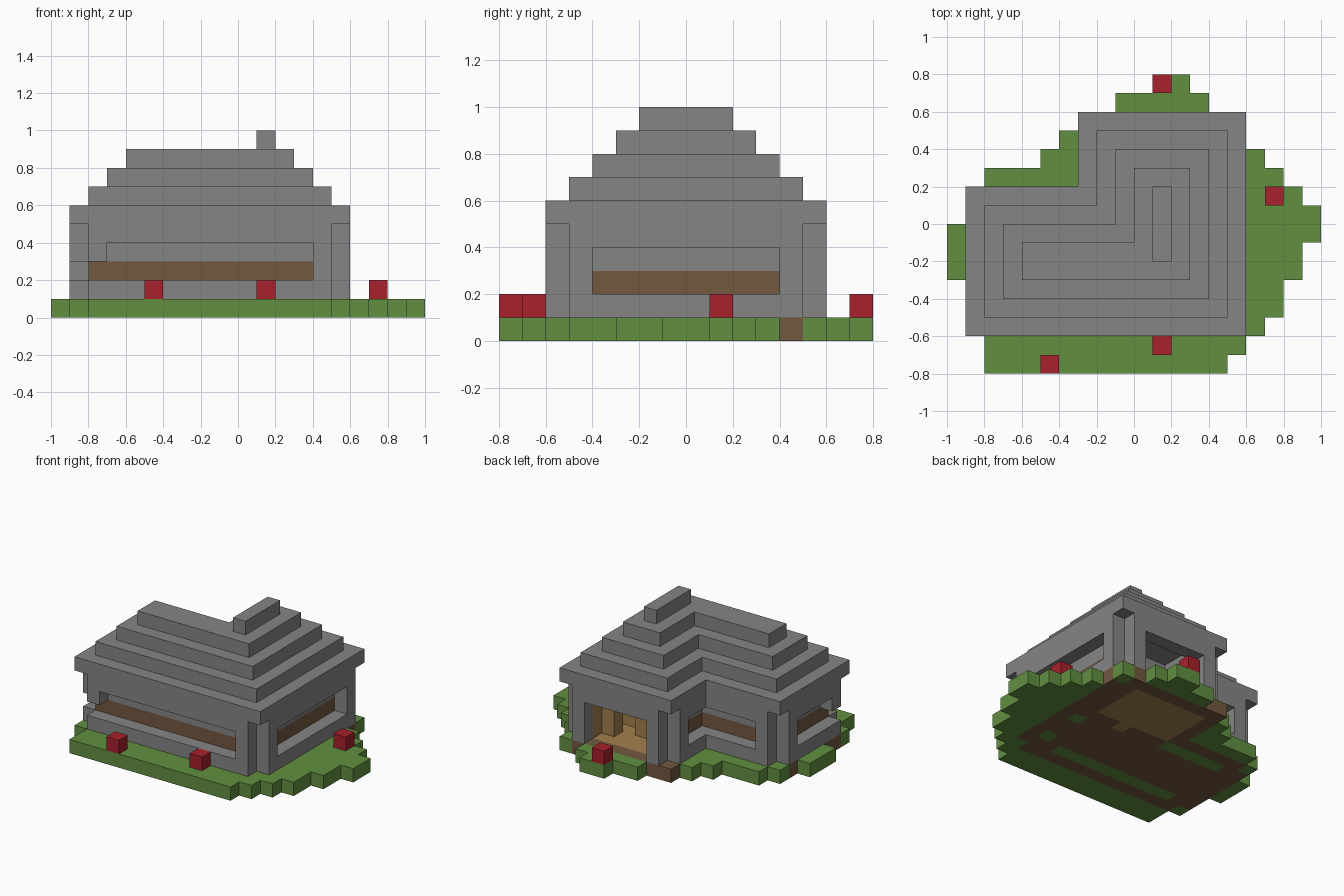
import bpy
import bmesh
from mathutils import Vector

if "Cube" in bpy.data.objects:
    bpy.data.objects.remove(bpy.data.objects["Cube"], do_unlink=True)

U = 0.1  # edge of one block


def make_material(name, rgb):
    m = bpy.data.materials.new(name)
    m.use_nodes = True
    m.diffuse_color = (*rgb, 1)
    m.node_tree.nodes["Principled BSDF"].inputs["Base Color"].default_value = (*rgb, 1)
    return m


STONE = make_material("stone_grey", (0.235, 0.235, 0.235))
GRASS = make_material("grass_green", (0.122, 0.275, 0.051))
EARTH = make_material("earth_brown", (0.171, 0.098, 0.051))
FLOWER = make_material("flower_red", (0.39, 0.015, 0.025))
WOOD = make_material("wood_tan", (0.36, 0.215, 0.075))


def block(x0, x1, y0, y1, z0, z1):
    """Set of unit cells filling a box given in block units."""
    return {(x, y, z) for x in range(x0, x1) for y in range(y0, y1) for z in range(z0, z1)}


def l_shape(inset, z0, z1):
    """L-shaped plan shrunk inward by a number of blocks."""
    i = inset
    return (block(-9 + i, 6 - i, -6 + i, 6 - i, z0, z1)
            - block(-9, -3 + i, 2 - i, 6, z0, z1))


def build(name, cells, paint):
    """Mesh the exposed faces of a set of cells; paint maps a cell to its material."""
    bm = bmesh.new()
    mats = []
    for c in sorted(cells):
        m = paint(c) if callable(paint) and not isinstance(paint, bpy.types.Material) else paint
        if m not in mats:
            mats.append(m)
        for axis in range(3):
            for side in (0, 1):
                n = list(c)
                n[axis] += 2 * side - 1
                if tuple(n) in cells:
                    continue
                a, b = (axis + 1) % 3, (axis + 2) % 3
                ring = []
                for da, db in ((0, 0), (1, 0), (1, 1), (0, 1)):
                    p = Vector(c)
                    p[axis] += side
                    p[a] += da
                    p[b] += db
                    ring.append(bm.verts.new(p * U))
                if not side:
                    ring.reverse()
                bm.faces.new(ring).material_index = mats.index(m)
    bmesh.ops.remove_doubles(bm, verts=bm.verts[:], dist=0.001)
    bmesh.ops.dissolve_limit(bm, angle_limit=0.01, verts=bm.verts[:],
                             edges=bm.edges[:], delimit={'MATERIAL'})
    mesh = bpy.data.meshes.new(name)
    bm.to_mesh(mesh)
    bm.free()
    for m in mats:
        mesh.materials.append(m)
    ob = bpy.data.objects.new(name, mesh)
    bpy.context.collection.objects.link(ob)
    return ob


# Lawn: rows of (y start, y end, x start, x end)
rows = [(-8, -7, -8, 5), (-7, -6, -8, 6), (-6, -5, -9, 7), (-5, -3, -9, 8),
        (-3, -1, -10, 9), (-1, 0, -10, 10), (0, 1, -9, 10), (1, 2, -9, 9),
        (2, 3, -8, 8), (3, 4, -5, 7), (4, 5, -4, 6), (5, 6, -3, 6),
        (6, 7, -1, 4), (7, 8, 1, 3)]
lawn = set()
for y0, y1, x0, x1 in rows:
    lawn |= block(x0, x1, y0, y1, 0, 1)

# Foundation: earth under the house, planks in the room, grass strips left inside
corners = {(5, 5), (5, -6), (-9, -6), (-9, 1)}
footprint = {c for c in l_shape(0, 0, 1) if c[:2] not in corners}
planks = block(-2, 4, 1, 5, 0, 1) | block(1, 2, 0, 1, 0, 1)
strips = (block(-7, 3, -5, -4, 0, 1) | block(-7, -2, 0, 1, 0, 1)
          | block(4, 5, -1, 0, 0, 1) | block(4, 5, -4, -3, 0, 1))


def ground_paint(c):
    if c in planks:
        return WOOD
    return EARTH if c in footprint and c not in strips else GRASS


build("ground", lawn, ground_paint)

# Outer walls: one block thick, with notched corners and openings
walls = l_shape(0, 1, 5) - l_shape(1, 1, 5)
walls = {c for c in walls if c[:2] not in corners | {(-3, 5)}}
front_window = block(-7, 4, -6, -5, 2, 4)
right_window = block(5, 6, -4, 4, 2, 4)
left_window = block(-9, -8, -4, 0, 2, 4)
back_window = block(-7, -2, 1, 2, 2, 4) | block(-3, -2, 1, 4, 2, 4)
corner_gap = block(-8, -7, -6, -5, 2, 3) | block(-9, -8, -5, -4, 2, 3)
doorway = block(-1, 4, 5, 6, 1, 4)
walls -= front_window | right_window | left_window | back_window | corner_gap | doorway
build("outer_walls", walls, STONE)

# Inner core behind the windows, hollowed to a small room at the doorway
room = block(-1, 4, 2, 5, 1, 5)
core = l_shape(1, 1, 5) - room


def core_paint(c):
    x, y, z = c
    if (x, y) == (4, 4) or (y == 1 and -1 <= x < 4 and z < 3):
        return WOOD
    return EARTH if z < 3 else STONE


build("inner_core", core, core_paint)
build("room_post", block(3, 4, 3, 4, 1, 5), WOOD)
build("room_bench", block(0, 2, 2, 3, 1, 3), WOOD)

# Stepped roof
roof = set()
for step in range(4):
    roof |= l_shape(step, 5 + step, 6 + step)
build("stepped_roof", roof, STONE)
build("roof_ridge", block(1, 2, -2, 2, 9, 10), STONE)

# Flowers around the lawn
for i, (x, y) in enumerate([(-5, -8), (1, -7), (7, 1), (1, 7)]):
    build(f"flower_{i + 1}", block(x, x + 1, y, y + 1, 1, 2), FLOWER)
